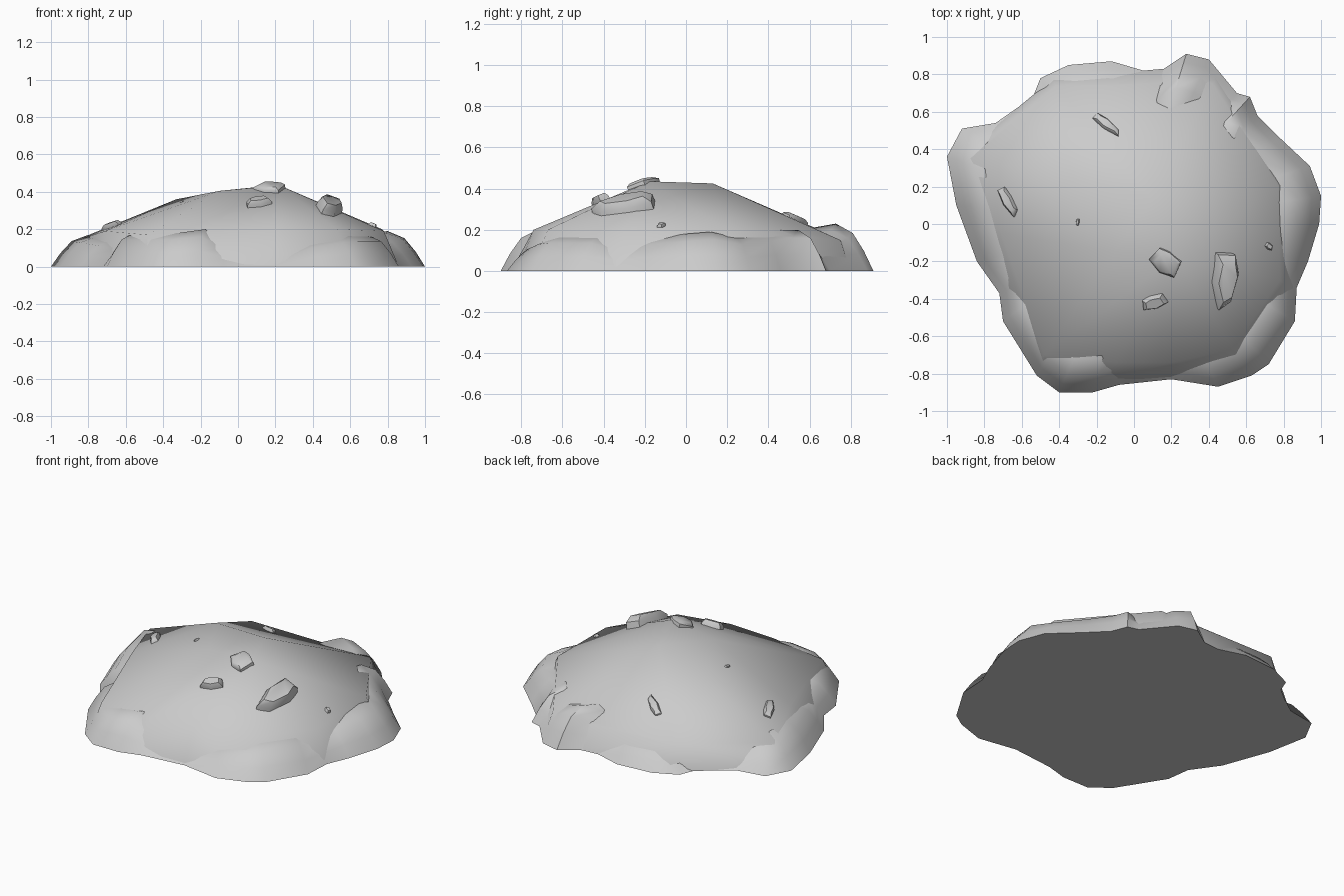
import bpy, bmesh, math, random
from mathutils import Vector, Matrix
from mathutils.bvhtree import BVHTree

if "Cube" in bpy.data.objects:
    bpy.data.objects.remove(bpy.data.objects["Cube"])

random.seed(4)


def add_object(name, bm, angle):
    bmesh.ops.recalc_face_normals(bm, faces=bm.faces)
    mesh = bpy.data.meshes.new(name)
    bm.to_mesh(mesh)
    bm.free()
    ob = bpy.data.objects.new(name, mesh)
    bpy.context.collection.objects.link(ob)
    bpy.ops.object.select_all(action='DESELECT')
    ob.select_set(True)
    bpy.context.view_layer.objects.active = ob
    bpy.ops.object.shade_smooth_by_angle(angle=math.radians(angle))
    return ob


def hull(points):
    bm = bmesh.new()
    for p in points:
        bm.verts.new(p)
    res = bmesh.ops.convex_hull(bm, input=bm.verts)
    inner = [v for v in res['geom_interior'] if isinstance(v, bmesh.types.BMVert)]
    bmesh.ops.delete(bm, geom=inner, context='VERTS')
    return bm


# Main boulder: base outline, shoulder ring and crown
base = [(-.94, .36), (-.43, .78), (.2, .83), (.45, .8), (.84, .22), (.86, -.35),
        (.58, -.76), (.2, -.82), (-.17, -.85), (-.5, -.79), (-.74, -.25)]
shoulder = [(-.87, .35, .14), (-.42, .74, .16), (.2, .76, .14), (.42, .75, .15),
            (.77, .2, .2), (.78, -.3, .19), (.53, -.67, .2), (.2, -.74, .2),
            (-.1, -.74, .19), (-.48, -.7, .17), (-.71, -.05, .19)]
crown = [(-.33, .25, .36), (.1, .13, .425), (.22, -.18, .435), (-.1, -.15, .405)]
bm = hull([(x, y, 0) for x, y in base] + shoulder + crown)
bmesh.ops.recalc_face_normals(bm, faces=bm.faces)
surface = BVHTree.FromBMesh(bm)
add_object("main_boulder", bm, 50)

# Rubble skirt: ground outline with the height of its inner crest
skirt = [(1, .15, .19), (.94, .31, .16), (.78, .46, .18), (.66, .58, .2), (.62, .68, .2),
         (.55, .7, .14), (.4, .88, .2), (.28, .91, .23), (.16, .83, .2),
         (.05, .82, .1), (-.12, .87, .12), (-.35, .85, .13), (-.5, .78, .1),
         (-.54, .68, .07), (-.74, .54, .07), (-.92, .51, .14), (-1, .36, .17),
         (-.95, .1, .16), (-.84, -.2, .14), (-.72, -.37, .12), (-.7, -.52, .18),
         (-.52, -.81, .18), (-.4, -.9, .18), (-.22, -.9, .2), (-.08, -.86, .12),
         (.2, -.83, .06), (.45, -.87, .13), (.63, -.81, .16), (.72, -.75, .17),
         (.86, -.52, .17), (.87, -.34, .12), (.93, -.2, .16), (.99, 0, .18)]
bm = bmesh.new()
rings = []
for scale, rise in ((1, 0), (.95, .42), (.89, .8), (.8, 1)):
    rings.append([bm.verts.new((x * scale, y * scale, h * rise)) for x, y, h in skirt])
n = len(skirt)
for low, high in zip(rings, rings[1:]):
    for i in range(n):
        j = (i + 1) % n
        bm.faces.new((low[i], low[j], high[j], high[i]))
centre = bm.verts.new((0, 0, .1))
for i in range(n):
    bm.faces.new((rings[-1][i], rings[-1][(i + 1) % n], centre))
bm.faces.new(rings[0][::-1])
add_object("rubble_skirt", bm, 45)


# Loose stones seated on the boulder surface
def stone(name, x, y, length, width, height, yaw, taper):
    hit, normal, _, _ = surface.ray_cast(Vector((x, y, 2)), Vector((0, 0, -1)))
    points = []
    for z, grow in ((-.5, 1), (.2, .97), (.5, .7)):
        for sx, sy in ((-1, -.5), (-.9, .8), (-.2, 1), (.8, taper), (1, -.6), (0, -1)):
            jit = random.uniform(.92, 1.05)
            points.append((sx * length / 2 * grow * jit, sy * width / 2 * grow * jit, z * height))
    bm = hull(points)
    tilt = Vector((0, 0, 1)).rotation_difference(normal).to_matrix().to_4x4()
    bm.transform(Matrix.Translation(hit) @ tilt @ Matrix.Rotation(math.radians(yaw), 4, 'Z'))
    add_object(name, bm, 40)


stones = [("summit_stone", .17, -.21, .17, .13, .045, -35, .9),
          ("front_stone", .11, -.415, .14, .08, .07, 20, .8),
          ("large_stone", .485, -.3, .31, .16, .11, -85, .3),
          ("back_sliver", -.145, .53, .18, .06, .04, -36, .4),
          ("left_sliver", -.67, .12, .17, .065, .05, -56, .6),
          ("tiny_stone", -.3, .01, .04, .02, .02, 80, .7),
          ("right_chip", .72, -.12, .045, .035, .03, -30, .7)]
for s in stones:
    stone(*s)
